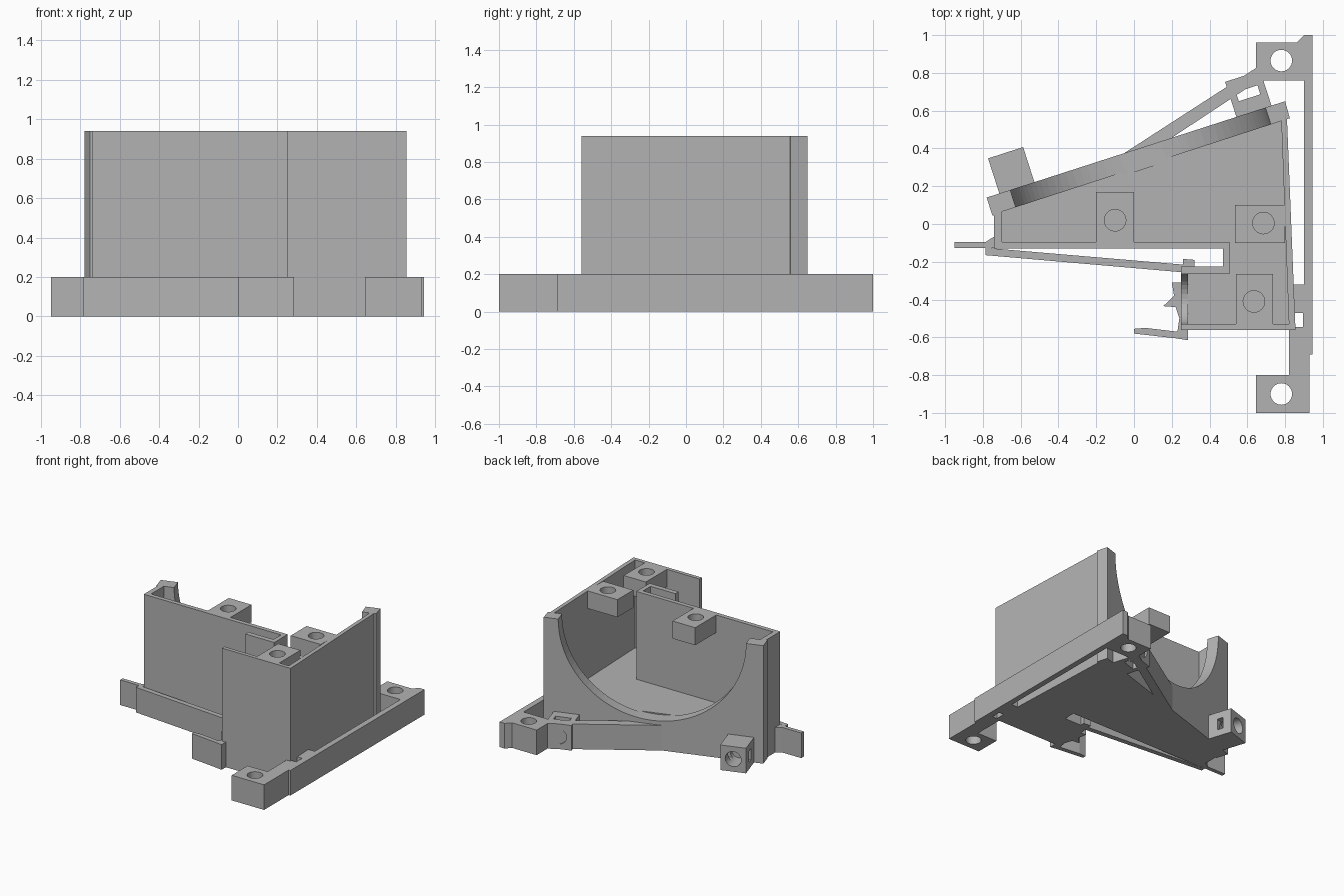
import bpy, bmesh
from math import atan2, cos, sin, pi
from mathutils import Matrix, Vector

if "Cube" in bpy.data.objects:
    bpy.data.objects.remove(bpy.data.objects["Cube"], do_unlink=True)

grey = bpy.data.materials.new("plain grey")
grey.use_nodes = True
grey.diffuse_color = (0.45, 0.45, 0.45, 1)
grey.node_tree.nodes["Principled BSDF"].inputs["Base Color"].default_value = (0.45, 0.45, 0.45, 1)

TOP, LOW, FLOOR = 0.94, 0.2, 0.24


def finish(name, bm):
    bmesh.ops.recalc_face_normals(bm, faces=bm.faces)
    mesh = bpy.data.meshes.new(name)
    bm.to_mesh(mesh)
    bm.free()
    mesh.materials.append(grey)
    ob = bpy.data.objects.new(name, mesh)
    bpy.context.collection.objects.link(ob)
    return ob


def prism(name, pts, z0=0.0, z1=LOW):
    bm = bmesh.new()
    face = bm.faces.new([bm.verts.new((x, y, z0)) for x, y in pts])
    ext = bmesh.ops.extrude_face_region(bm, geom=[face])
    verts = [v for v in ext["geom"] if isinstance(v, bmesh.types.BMVert)]
    bmesh.ops.translate(bm, verts=verts, vec=(0, 0, z1 - z0))
    return finish(name, bm)


def rect(name, x0, x1, y0, y1, z0=0.0, z1=LOW):
    return prism(name, [(x0, y0), (x1, y0), (x1, y1), (x0, y1)], z0, z1)


def box(name, centre, size, angle=0.0):
    bm = bmesh.new()
    mat = Matrix.Translation(centre) @ Matrix.Rotation(angle, 4, 'Z') @ Matrix.Diagonal((*size, 1))
    bmesh.ops.create_cube(bm, size=1, matrix=mat)
    return finish(name, bm)


def rod(name, centre, radius, depth, axis=(0, 0, 1), sides=32):
    bm = bmesh.new()
    turn = Vector((0, 0, 1)).rotation_difference(Vector(axis)).to_matrix().to_4x4()
    bmesh.ops.create_cone(bm, cap_ends=True, segments=sides, radius1=radius, radius2=radius,
                          depth=depth, matrix=Matrix.Translation(centre) @ turn)
    return finish(name, bm)


def cut(ob, *cutters):
    # Bake each cut and discard its cutter
    for cutter in cutters:
        mod = ob.modifiers.new("cut", 'BOOLEAN')
        mod.operation, mod.solver, mod.object = 'DIFFERENCE', 'EXACT', cutter
        dg = bpy.context.evaluated_depsgraph_get()
        mesh = bpy.data.meshes.new_from_object(ob.evaluated_get(dg))
        ob.modifiers.clear()
        ob.data = mesh
        bpy.data.objects.remove(cutter, do_unlink=True)


# Direction along the slanted rear wall, and its outward normal
slant = atan2(0.51, 1.58)
along = Vector((cos(slant), sin(slant), 0))
out = Vector((-sin(slant), cos(slant), 0))
corner = Vector((-0.78, 0.14, 0))


def on_wall(x, off, z):
    return corner + along * ((x + 0.78) / cos(slant)) + out * off + Vector((0, 0, z))


# Open-topped housing with a slot in its front
housing = prism("housing", [
    (-0.78, 0.14), (-0.75, 0.045), (-0.74, 0.045), (-0.74, -0.13), (0.47, -0.13),
    (0.47, -0.225), (0.25, -0.225), (0.25, -0.56), (0.855, -0.56),
    (0.81, 0.555), (0.825, 0.56), (0.8, 0.65)], 0, TOP)
cavity = prism("cavity_cutter", [
    (-0.7, -0.095), (0.505, -0.095), (0.505, -0.265), (0.285, -0.265),
    (0.285, -0.53), (0.82, -0.53), (0.78, 0.545), (-0.7, 0.065)], FLOOR, TOP + 0.1)
# Half-round opening in the rear wall and a deep U opening in the side wall
arch = rod("arch_cutter", on_wall(0.02, 0, TOP), 0.71, 0.22, out, 96)
u_round = rod("u_round_cutter", (0.25, -0.397, FLOOR + 0.137), 0.132, 0.08, (1, 0, 0))
u_slot = rect("u_slot_cutter", 0.2, 0.287, -0.529, -0.265, FLOOR + 0.137, TOP + 0.1)
cut(housing, cavity, arch, u_round, u_slot)

# Screw bosses under the housing rim
for name, area, hole in [
        ("left_boss", (-0.2, 0, -0.1, 0.17), (-0.1, 0.02)),
        ("rear_boss", (0.535, 0.8, -0.1, 0.1), (0.685, 0.005)),
        ("front_boss", (0.54, 0.735, -0.535, -0.265), (0.635, -0.41))]:
    boss = rect(name, *area, TOP - 0.14, TOP)
    cut(boss, rod("hole_cutter", (*hole, TOP), 0.057, 0.24))

# Side rail with mounting lugs at both ends
rail = prism("side_rail", [
    (0.645, 0.96), (0.86, 0.96), (0.9, 1), (0.945, 1), (0.945, -0.69), (0.93, -0.69),
    (0.93, -1), (0.645, -1), (0.645, -0.8), (0.82, -0.8), (0.82, -0.545),
    (0.895, -0.545), (0.895, -0.47), (0.85, -0.47), (0.84, -0.32), (0.9, -0.32),
    (0.9, 0.76), (0.645, 0.76)])
cut(rail, *[rod("hole_cutter", (0.78, y, 0.1), 0.057, 0.4) for y in (0.865, -0.9)])

# Diagonal brace from the rear wall to the rear lug
prism("rear_brace", [(-0.06, 0.37), (0.19, 0.45), (0.66, 0.76), (0.66, 0.835)])
prism("brace_gusset", [(0.645, 0.76), (0.7, 0.76), (0.645, 0.92)])

# Rear screw blocks with a round bore and a nut pocket
for name, x, pocket in [("left_screw_block", -0.62, (0.3, 0.05, 0.09)),
                        ("right_screw_block", 0.635, (0.12, 0.05, 0.4))]:
    block = box(name, on_wall(x, 0.095, 0.1), (0.195, 0.2, 0.2), slant)
    cut(block, rod("bore_cutter", on_wall(x, 0.14, 0.1), 0.06, 0.2, out),
        box("pocket_cutter", on_wall(x, 0.1, 0.1), pocket, slant))

# Front strip, side tab and clips
prism("front_strip", [(-0.785, -0.165), (0.25, -0.255), (0.32, -0.255), (0.32, -0.19),
                      (0.26, -0.185), (0.26, -0.215), (-0.74, -0.13), (-0.785, -0.125)])
prism("left_tab", [(-0.95, -0.127), (-0.73, -0.127), (-0.73, -0.06), (-0.785, -0.095), (-0.95, -0.095)])
prism("front_clip", [
    (0.26, -0.31), (0.2, -0.31), (0.212, -0.38), (0.155, -0.435), (0.22, -0.44),
    (0.24, -0.5), (0.23, -0.57), (0.06, -0.55), (0, -0.555), (0, -0.58),
    (0.22, -0.605), (0.285, -0.615), (0.285, -0.55), (0.26, -0.55)])
